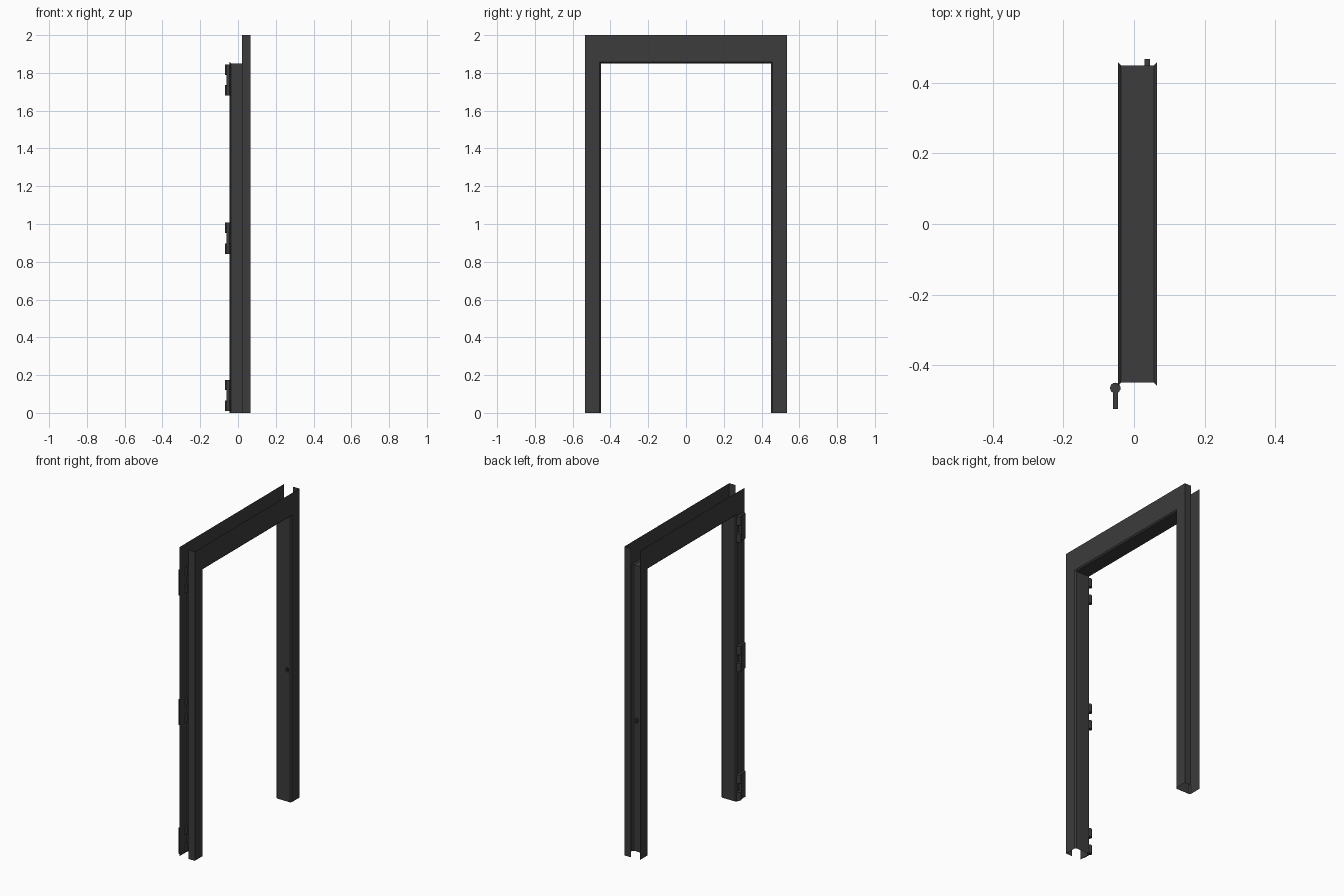
import bpy, bmesh, math
from mathutils import Vector, Matrix

if "Cube" in bpy.data.objects:
    bpy.data.objects.remove(bpy.data.objects["Cube"])

HALF, CLEAR = 0.45, 1.85          # half opening width, opening height
JAMB, HEAD = 0.085, 0.15          # face widths of jambs and header
CH = 0.008                        # small bend chamfer

steel = bpy.data.materials.new("dark_steel")
steel.diffuse_color = (0.045, 0.045, 0.045, 1)
steel.use_nodes = True
steel.node_tree.nodes["Principled BSDF"].inputs["Base Color"].default_value = steel.diffuse_color


def finish(bm, name):
    me = bpy.data.meshes.new(name)
    bm.to_mesh(me)
    bm.free()
    me.materials.append(steel)
    ob = bpy.data.objects.new(name, me)
    bpy.context.collection.objects.link(ob)
    return ob


def box(bm, lo, hi):
    lo, hi = Vector(lo), Vector(hi)
    m = Matrix.Translation((lo + hi) / 2) @ Matrix.Diagonal((*(hi - lo), 1))
    bmesh.ops.create_cube(bm, size=1, matrix=m)


# Folded sheet frame: (x, outward offset on jamb, outward offset on header)
profile = [(-0.045, JAMB, HEAD), (-0.045, CH, CH), (-0.045 + CH, 0, 0),
           (0.065 - CH, 0, 0), (0.065, CH, CH), (0.065, JAMB, HEAD), (0.02, JAMB, HEAD)]
bm = bmesh.new()
rows = []
for x, j, h in profile:
    y, z = HALF + j, CLEAR + h
    rows.append([bm.verts.new(p) for p in ((x, -y, 0), (x, -y, z), (x, y, z), (x, y, 0))])
strike_wall = None
for i in range(len(rows) - 1):
    for k in range(3):
        if i == 5 and k == 1:     # header is open on top
            continue
        f = bm.faces.new((rows[i][k], rows[i][k + 1], rows[i + 1][k + 1], rows[i + 1][k]))
        if i == 2 and k == 2:
            strike_wall = f

# Latch pocket sunk into the wall opposite the hinges
wall = [strike_wall]
for co, no in (((0, 0, 0.838), (0, 0, 1)), ((0, 0, 0.864), (0, 0, 1)),
               ((0.03, 0, 0), (1, 0, 0)), ((0.045, 0, 0), (1, 0, 0))):
    geom = set(wall)
    for f in wall:
        geom.update(f.edges)
        geom.update(f.verts)
    bmesh.ops.bisect_plane(bm, geom=list(geom), dist=1e-6, plane_co=co, plane_no=no)
    wall = [f for f in bm.faces if all(abs(v.co.y - HALF) < 1e-5 for v in f.verts)]
pocket = min(wall, key=lambda f: (f.calc_center_median() - Vector((0.0375, HALF, 0.851))).length)
out = bmesh.ops.extrude_discrete_faces(bm, faces=[pocket])["faces"]
for v in out[0].verts:
    v.co.y += 0.018
finish(bm, "door_frame")

# Three hinges: leaf plate, two tabs and two knuckles each
for name, z0 in (("bottom_hinge", 0.01), ("middle_hinge", 0.842), ("top_hinge", 1.68)):
    bm = bmesh.new()
    box(bm, (-0.06, -0.525, z0), (-0.045, -0.48, z0 + 0.165))
    for z in (z0, z0 + 0.11):
        box(bm, (-0.06, -0.48, z), (-0.045, -0.465, z + 0.055))
        bmesh.ops.create_cone(bm, cap_ends=True, segments=16, radius1=0.015, radius2=0.015,
                              depth=0.055, matrix=Matrix.Translation((-0.053, -0.465, z + 0.0275)))
    ob = finish(bm, name)
    bpy.ops.object.select_all(action='DESELECT')
    bpy.context.view_layer.objects.active = ob
    ob.select_set(True)
    bpy.ops.object.shade_smooth_by_angle(angle=math.radians(35))
